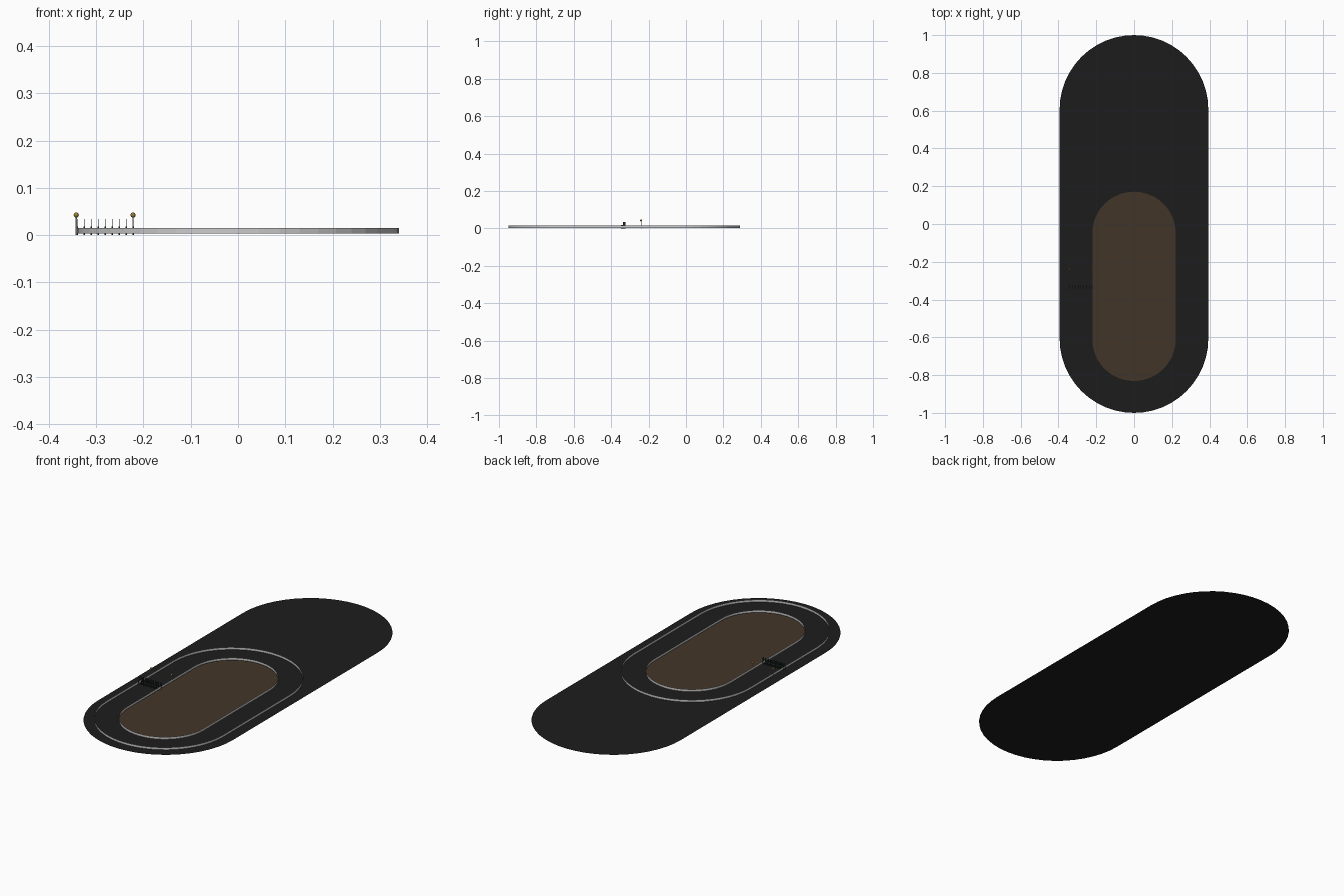
import bpy, bmesh, math
from mathutils import Matrix, Vector

if "Cube" in bpy.data.objects:
    bpy.data.objects.remove(bpy.data.objects["Cube"])


def material(name, color):
    m = bpy.data.materials.new(name)
    m.diffuse_color = (*color, 1)
    m.use_nodes = True
    m.node_tree.nodes["Principled BSDF"].inputs["Base Color"].default_value = m.diffuse_color
    return m


def finish(bm, name, mat=None):
    mesh = bpy.data.meshes.new(name)
    bm.to_mesh(mesh)
    bm.free()
    ob = bpy.data.objects.new(name, mesh)
    bpy.context.collection.objects.link(ob)
    if mat:
        mesh.materials.append(mat)
    return ob


def stadium(radius, y0, y1, seg=24):
    pts = []
    for cy, start in ((y1, 0), (y0, math.pi)):
        for i in range(seg + 1):
            a = start + math.pi * i / seg
            pts.append((radius * math.cos(a), cy + radius * math.sin(a)))
    return pts


def flat_oval(name, radius, y0, y1, z, mat):
    bm = bmesh.new()
    bm.faces.new([bm.verts.new((x, y, z)) for x, y in stadium(radius, y0, y1)])
    return finish(bm, name, mat)


def rail(name, radius, y0, y1, z0, z1):
    bm = bmesh.new()
    pts = stadium(radius, y0, y1)
    low = [bm.verts.new((x, y, z0)) for x, y in pts]
    high = [bm.verts.new((x, y, z1)) for x, y in pts]
    n = len(pts)
    for i in range(n):
        j = (i + 1) % n
        bm.faces.new((low[i], low[j], high[j], high[i]))
    return finish(bm, name)


def add_box(bm, lo, hi):
    lo, hi = Vector(lo), Vector(hi)
    mat = Matrix.Translation((lo + hi) / 2) @ Matrix.Diagonal((*(hi - lo), 1))
    bmesh.ops.create_cube(bm, size=1, matrix=mat)


dirt = material("dirt", (0.012, 0.012, 0.012))
brown = material("infield", (0.055, 0.036, 0.022))
green = material("gate_green", (0.01, 0.03, 0.02))
gold = material("gold", (0.3, 0.2, 0.04))

# Ground and infield sheets
S, N = -0.61, -0.05
flat_oval("ground", 0.394, -0.606, 0.606, 0.0, dirt)
flat_oval("infield", 0.221, S, N, 0.001, brown)

# Thin rails on both sides of the track
rail("outer_rail", 0.34, S, N, 0.003, 0.0155)
rail("inner_rail", 0.221, S, N, 0.003, 0.0155)

# Starting gate: stall partitions with bars front to back
bm = bmesh.new()
for i in range(9):
    x = -0.34 + i * 0.0148
    add_box(bm, (x - 0.0003, -0.337, 0.018), (x + 0.0003, -0.324, 0.034))
    for z in (0.002, 0.017):
        add_box(bm, (x - 0.0015, -0.347, z - 0.0015), (x + 0.0015, -0.324, z + 0.0015))
    for y in (-0.345, -0.326):
        add_box(bm, (x - 0.001, y - 0.001, 0.0), (x + 0.001, y + 0.001, 0.018))
finish(bm, "starting_gate", green)

# Finish posts topped with balls
for side, x in (("outer", -0.342), ("inner", -0.222)):
    bm = bmesh.new()
    bmesh.ops.create_cone(bm, cap_ends=True, segments=12, radius1=0.0013, radius2=0.0013,
                          depth=0.04, matrix=Matrix.Translation((x, -0.24, 0.02)))
    finish(bm, side + "_finish_post")
    bm = bmesh.new()
    bmesh.ops.create_uvsphere(bm, u_segments=16, v_segments=8, radius=0.0055,
                              matrix=Matrix.Translation((x, -0.24, 0.0425)))
    for f in bm.faces:
        f.smooth = True
    finish(bm, side + "_finish_ball", gold)
